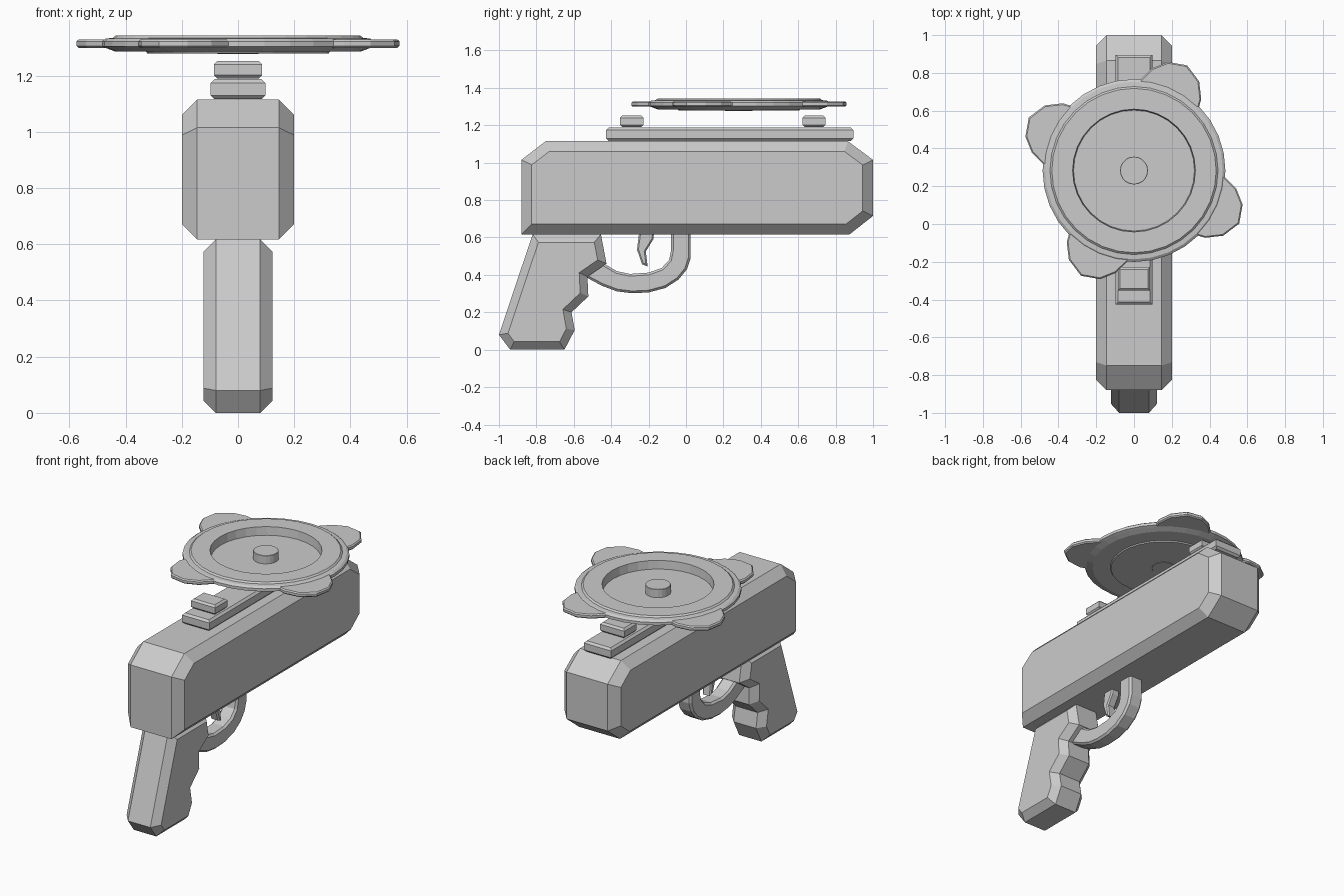
import bpy, bmesh, math
from mathutils import Vector

if "Cube" in bpy.data.objects:
    bpy.data.objects.remove(bpy.data.objects["Cube"])

grey = bpy.data.materials.new("plain_grey")
grey.diffuse_color = (0.6, 0.6, 0.6, 1)
grey.use_nodes = True
grey.node_tree.nodes["Principled BSDF"].inputs["Base Color"].default_value = grey.diffuse_color


def finish(name, bm):
    bmesh.ops.recalc_face_normals(bm, faces=bm.faces)
    me = bpy.data.meshes.new(name)
    bm.to_mesh(me)
    bm.free()
    me.materials.append(grey)
    ob = bpy.data.objects.new(name, me)
    bpy.context.collection.objects.link(ob)
    return ob


def inset(pts, d):
    """Mitred inward offset of a closed 2D outline."""
    pts = [Vector(p) for p in pts]
    n = len(pts)
    area = sum(pts[i - 1].x * pts[i].y - pts[i].x * pts[i - 1].y for i in range(n))
    s = 1 if area > 0 else -1
    out = []
    for i in range(n):
        e1 = (pts[i] - pts[i - 1]).normalized()
        e2 = (pts[(i + 1) % n] - pts[i]).normalized()
        n1, n2 = Vector((-e1.y, e1.x)) * s, Vector((-e2.y, e2.x)) * s
        out.append(pts[i] + (n1 + n2) * (d / (1 + n1.dot(n2))))
    return out


def prism(name, outline, lo, hi, c, axis="x"):
    """Extruded outline whose two end caps are chamfered by c."""
    small = inset(outline, c)
    bm = bmesh.new()
    loops = []
    for pts, h in ((small, lo), (outline, lo + c), (outline, hi - c), (small, hi)):
        loops.append([bm.verts.new((h, p[0], p[1]) if axis == "x" else (p[0], p[1], h))
                      for p in pts])
    n = len(outline)
    for a, b in zip(loops, loops[1:]):
        for i in range(n):
            j = (i + 1) % n
            bm.faces.new((a[i], a[j], b[j], b[i]))
    bm.faces.new(loops[0])
    bm.faces.new(loops[-1])
    return finish(name, bm)


def block(name, x, y0, y1, z0, z1, c):
    return prism(name, [(-x, y0), (x, y0), (x, y1), (-x, y1)], z0, z1, c, "z")


# Main body
prism("body", [(-0.88, 0.617), (0.875, 0.617), (1.0, 0.715), (1.0, 1.015),
               (0.865, 1.115), (-0.75, 1.115), (-0.88, 1.015)], -0.2, 0.2, 0.055)

# Grip with finger notches
prism("grip", [(-0.82, 0.617), (-1.0, 0.08), (-0.94, 0.0), (-0.65, 0.0), (-0.595, 0.105),
               (-0.612, 0.2), (-0.522, 0.285), (-0.527, 0.39), (-0.425, 0.46),
               (-0.455, 0.617)], -0.122, 0.122, 0.043)

# Trigger guard and trigger
prism("trigger_guard", [
    (0.025, 0.63), (0.025, 0.49), (0.005, 0.43), (-0.04, 0.375), (-0.11, 0.33),
    (-0.2, 0.306), (-0.29, 0.302), (-0.37, 0.312), (-0.45, 0.342), (-0.53, 0.385),
    (-0.53, 0.5), (-0.43, 0.455), (-0.37, 0.42), (-0.3, 0.405), (-0.2, 0.412),
    (-0.13, 0.437), (-0.09, 0.48), (-0.08, 0.53), (-0.08, 0.63)], -0.05, 0.05, 0.012)
prism("trigger", [(-0.25, 0.63), (-0.17, 0.63), (-0.175, 0.59), (-0.215, 0.525),
                  (-0.205, 0.445), (-0.235, 0.457), (-0.262, 0.535)], -0.03, 0.03, 0.008)

# Top rail and its two lugs
block("top_rail", 0.097, -0.427, 0.895, 1.117, 1.187, 0.013)
block("front_lug", 0.086, -0.353, -0.228, 1.19, 1.252, 0.012)
block("rear_lug", 0.086, 0.623, 0.746, 1.19, 1.252, 0.012)

# Dished disc, spun from a half section
CY, SEG = 0.283, 32
section = [(0, 1.278), (0.322, 1.278), (0.327, 1.285), (0.435, 1.285), (0.47, 1.298),
           (0.484, 1.304), (0.484, 1.322), (0.47, 1.332), (0.445, 1.334), (0.435, 1.343),
           (0.325, 1.343), (0.32, 1.29), (0, 1.29)]
bm = bmesh.new()
vs = [bm.verts.new((r, CY, z)) for r, z in section]
edges = [bm.edges.new(p) for p in zip(vs, vs[1:])]
bmesh.ops.spin(bm, geom=vs + edges, cent=(0, CY, 0), axis=(0, 0, 1),
               angle=math.tau, steps=SEG)
bmesh.ops.remove_doubles(bm, verts=bm.verts, dist=0.0005)
finish("disc", bm)

# Hub in the middle of the disc
prism("disc_hub", [(0.074 * math.cos(math.tau * i / 20), CY + 0.074 * math.sin(math.tau * i / 20))
                   for i in range(20)], 1.276, 1.343, 0.002, "z")

# Four lobes around the disc
lobe = [(0.03, 0.477), (0.095, 0.541), (0.18, 0.575), (0.281, 0.557), (0.345, 0.472),
        (0.356, 0.377), (0.345, 0.34), (0.29, 0.28), (0.15, 0.37), (0.03, 0.41)]
for k in range(4):
    pts = lobe
    for _ in range(k):
        pts = [(y, -x) for x, y in pts]
    prism(f"disc_lobe_{k + 1}", [(x, y + CY) for x, y in pts], 1.299, 1.328, 0.007, "z")
